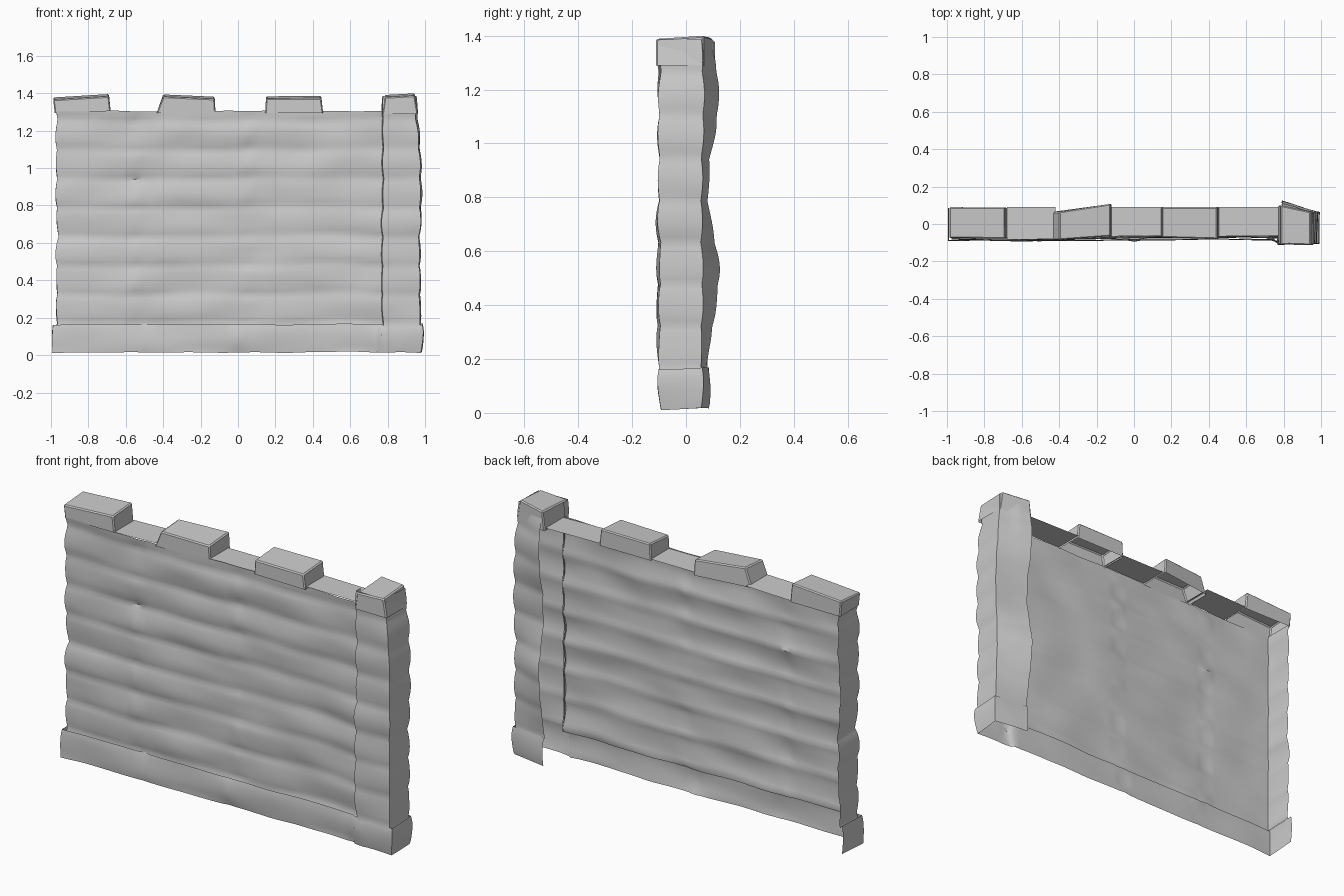
import bpy, bmesh, math
from mathutils import Vector, noise

if "Cube" in bpy.data.objects:
    bpy.data.objects.remove(bpy.data.objects["Cube"])

STEP = 0.155   # height of one plank course


def finish(name, bm, angle=40):
    mesh = bpy.data.meshes.new(name)
    bm.to_mesh(mesh)
    bm.free()
    ob = bpy.data.objects.new(name, mesh)
    bpy.context.collection.objects.link(ob)
    bpy.ops.object.select_all(action='DESELECT')
    ob.select_set(True)
    bpy.context.view_layer.objects.active = ob
    bpy.ops.object.shade_smooth_by_angle(angle=math.radians(angle))
    return ob


def ripple(p, z, amp):
    """Worn plank courses: rounded bulges per course plus soft noise."""
    wob = 0.02 * noise.noise(Vector((p.x * 2.5, p.y, z)))
    t = ((z + wob - 0.015) / STEP) % 1.0
    bulge = math.sin(math.pi * t) ** 0.7 - 0.6
    soft = noise.noise(Vector((p.x * 3.5, p.y * 3 + 7, z * 7)))
    return amp * (0.8 * bulge + 0.9 * soft)


def skin(name, path, z0, z1, nz, amp, back=None, lean=0.0):
    """Open sheet: a plan path raised from z0 to z1 with rippled surface."""
    pts = [Vector((*p, 0)) for p in path]
    samples = []
    for i in range(len(pts) - 1):
        d = pts[i + 1] - pts[i]
        n = max(2, round(d.length / 0.035))
        nrm = d.normalized().cross(Vector((0, 0, 1)))
        for k in range(n):
            m = nrm
            if k == 0 and i:
                e = (pts[i] - pts[i - 1]).normalized().cross(Vector((0, 0, 1)))
                m = nrm + e
            samples.append((pts[i] + d * (k / n), m))
    samples.append((pts[-1], nrm))
    bm = bmesh.new()
    rows = []
    for j in range(nz + 1):
        z = z0 + (z1 - z0) * j / nz
        row = []
        for i, (p, m) in enumerate(samples):
            q = p + m * ripple(p, z, amp)
            q.x -= lean * max(0, z - 1.0) if p.x > 0.9 else 0
            if back and p.y > 0.05:          # uneven back edge
                q.y += back * math.sin(z * 9.5 - 3.2) * min(1, (p.y - 0.05) / 0.05)
            q.z = z + (0.006 * noise.noise(Vector((p.x * 6, p.y * 6, z))) if j in (0, nz) else 0)
            row.append(bm.verts.new(q))
        rows.append(row)
    for a, b in zip(rows, rows[1:]):
        for i in range(len(a) - 1):
            bm.faces.new((a[i], a[i + 1], b[i + 1], b[i]))
    return finish(name, bm)


def block(name, xb, xt, y_left, y_right, zb, z_left, z_right):
    """Merlon: open-bottomed box with tapered sides and a tilted top."""
    bm = bmesh.new()
    lo = [(xb[0], y_left[0]), (xb[1], y_right[0]), (xb[1], y_right[1]), (xb[0], y_left[1])]
    hi = [(xt[0], y_left[0]), (xt[1], y_right[0]), (xt[1], y_right[1]), (xt[0], y_left[1])]
    zs = [z_left - 0.006, z_right - 0.006, z_right + 0.006, z_left + 0.006]
    bot = [bm.verts.new((x, y, zb)) for x, y in lo]
    top = [bm.verts.new((x, y, z)) for (x, y), z in zip(hi, zs)]
    for i in range(4):
        k = (i + 1) % 4
        bm.faces.new((bot[i], bot[k], top[k], top[i]))
    bm.faces.new(top)
    bmesh.ops.bevel(bm, geom=[e for e in bm.edges if not e.is_boundary],
                    offset=0.006, segments=1, affect='EDGES')
    return finish(name, bm, 30)


# Wall sheet with its left end, open at the back
skin("wall", [(-0.97, 0.085), (-0.97, -0.077), (-0.55, -0.08), (0.05, -0.066), (0.78, -0.066)],
     0.15, 1.305, 60, 0.013, back=0.008)

# Corner post wrapping round the right end
skin("corner_post", [(0.77, -0.06), (0.775, -0.104), (0.972, -0.1), (0.978, 0.06), (0.79, 0.1)],
     0.15, 1.385, 64, 0.009, back=0.02, lean=0.06)

# Base course along the bottom
skin("base_course", [(-0.99, 0.085), (-0.99, -0.088), (-0.5, -0.09), (0.0, -0.082), (0.74, -0.084),
                     (0.77, -0.1), (0.985, -0.1), (0.988, 0.06), (0.79, 0.087)],
     0.015, 0.165, 8, 0.009)

# Ledges between the merlons
for i, (x0, x1, zl, zr) in enumerate([(-0.68, -0.42, 1.302, 1.31), (-0.12, 0.15, 1.303, 1.303),
                                      (0.45, 0.79, 1.307, 1.302)]):
    bm = bmesh.new()
    yf = -0.084 if i == 0 else -0.066
    bm.faces.new([bm.verts.new(v) for v in ((x0, yf, zl), (x1, yf + 0.004, zr),
                                           (x1, 0.09, zr), (x0, 0.09, zl))])
    finish("ledge", bm)

# Merlons and post cap
block("merlon_left", (-0.98, -0.68), (-0.988, -0.69), (-0.075, 0.09), (-0.078, 0.088), 1.295, 1.372, 1.39)
block("merlon_mid", (-0.435, -0.12), (-0.4, -0.125), (-0.085, 0.065), (-0.065, 0.108), 1.295, 1.388, 1.376)
block("merlon_right", (0.145, 0.455), (0.15, 0.445), (-0.072, 0.09), (-0.08, 0.09), 1.295, 1.378, 1.38)
block("post_cap", (0.772, 0.962), (0.785, 0.945), (-0.11, 0.1), (-0.112, 0.065), 1.29, 1.385, 1.394)
